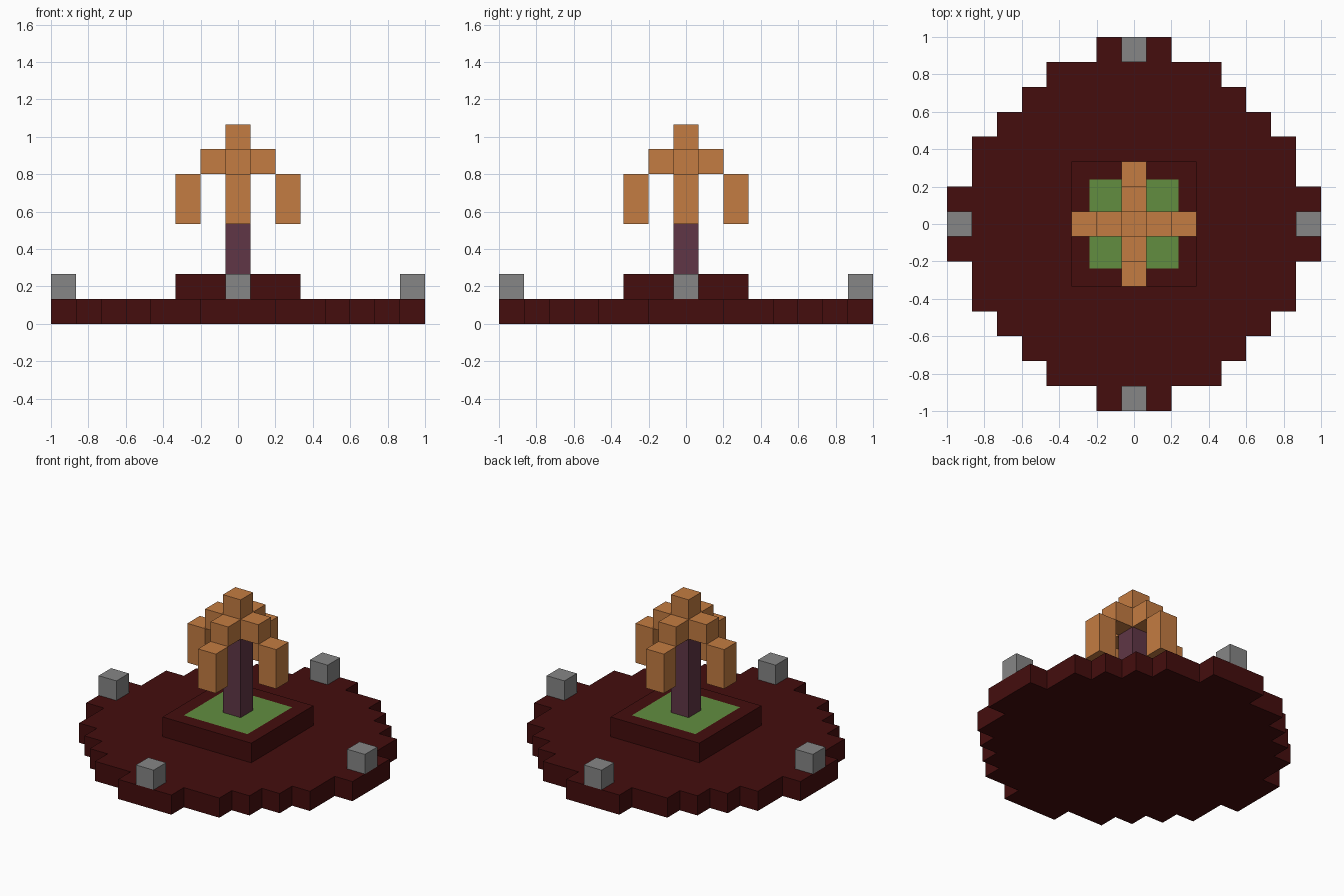
import bpy
import bmesh
from mathutils import Matrix, Vector

U = 2 / 15  # one block

cube = bpy.data.objects.get("Cube")
if cube:
    bpy.data.objects.remove(cube, do_unlink=True)


def material(name, rgb):
    mat = bpy.data.materials.new(name)
    mat.use_nodes = True
    mat.diffuse_color = (*rgb, 1)
    mat.node_tree.nodes["Principled BSDF"].inputs["Base Color"].default_value = (*rgb, 1)
    return mat


maroon = material("dark maroon", (0.058, 0.004, 0.004))
grass = material("grass green", (0.122, 0.27, 0.051))
plum = material("plum bark", (0.117, 0.037, 0.061))
orange = material("orange leaves", (0.552, 0.202, 0.054))
grey = material("stone grey", (0.238, 0.238, 0.238))


def finish(bm, name, *mats):
    bmesh.ops.recalc_face_normals(bm, faces=bm.faces[:])
    mesh = bpy.data.meshes.new(name)
    bm.to_mesh(mesh)
    bm.free()
    for mat in mats:
        mesh.materials.append(mat)
    obj = bpy.data.objects.new(name, mesh)
    bpy.context.collection.objects.link(obj)
    return obj


def block(x, y, bottom, top, width=1):
    """Box in block units, centred on x, y."""
    bm = bmesh.new()
    bmesh.ops.create_cube(bm, size=1)
    bmesh.ops.scale(bm, vec=(width * U, width * U, (top - bottom) * U), verts=bm.verts)
    bmesh.ops.translate(bm, vec=(x * U, y * U, (bottom + top) / 2 * U), verts=bm.verts)
    return bm


# Stepped round base: a quarter outline turned four times, then extruded
quarter = [(7.5, 1.5), (6.5, 1.5), (6.5, 3.5), (5.5, 3.5), (5.5, 4.5), (4.5, 4.5),
           (4.5, 5.5), (3.5, 5.5), (3.5, 6.5), (1.5, 6.5), (1.5, 7.5)]
bm = bmesh.new()
outline = []
for turn in range(4):
    rot = Matrix.Rotation(turn * 1.5707963, 3, "Z")
    outline += [bm.verts.new(rot @ Vector((x * U, y * U, 0))) for x, y in quarter]
floor = bm.faces.new(outline)
raised = bmesh.ops.extrude_face_region(bm, geom=[floor], use_keep_orig=True)
bmesh.ops.translate(bm, vec=(0, 0, U),
                    verts=[v for v in raised["geom"] if isinstance(v, bmesh.types.BMVert)])
finish(bm, "round_base", maroon)

# Square planter with an inset lawn on top
bm = block(0, 0, 1, 2, width=5)
bm.normal_update()
top = max(bm.faces, key=lambda f: f.calc_center_median().z)
bmesh.ops.inset_region(bm, faces=[top], thickness=U)
top.material_index = 1
finish(bm, "planter", maroon, grass)

# Trunk and crown
finish(block(0, 0, 2, 6), "trunk", plum)
finish(block(0, 0, 6, 8), "crown_top", orange)

# Branches, hanging leaves and rim stones on all four sides
for side, dx, dy in (("left", 1, 0), ("right", -1, 0), ("back", 0, 1), ("front", 0, -1)):
    finish(block(dx, dy, 6, 7), side + "_branch", orange)
    finish(block(2 * dx, 2 * dy, 4, 6), side + "_hanging_leaves", orange)
    finish(block(7 * dx, 7 * dy, 1, 2), side + "_rim_stone", grey)
